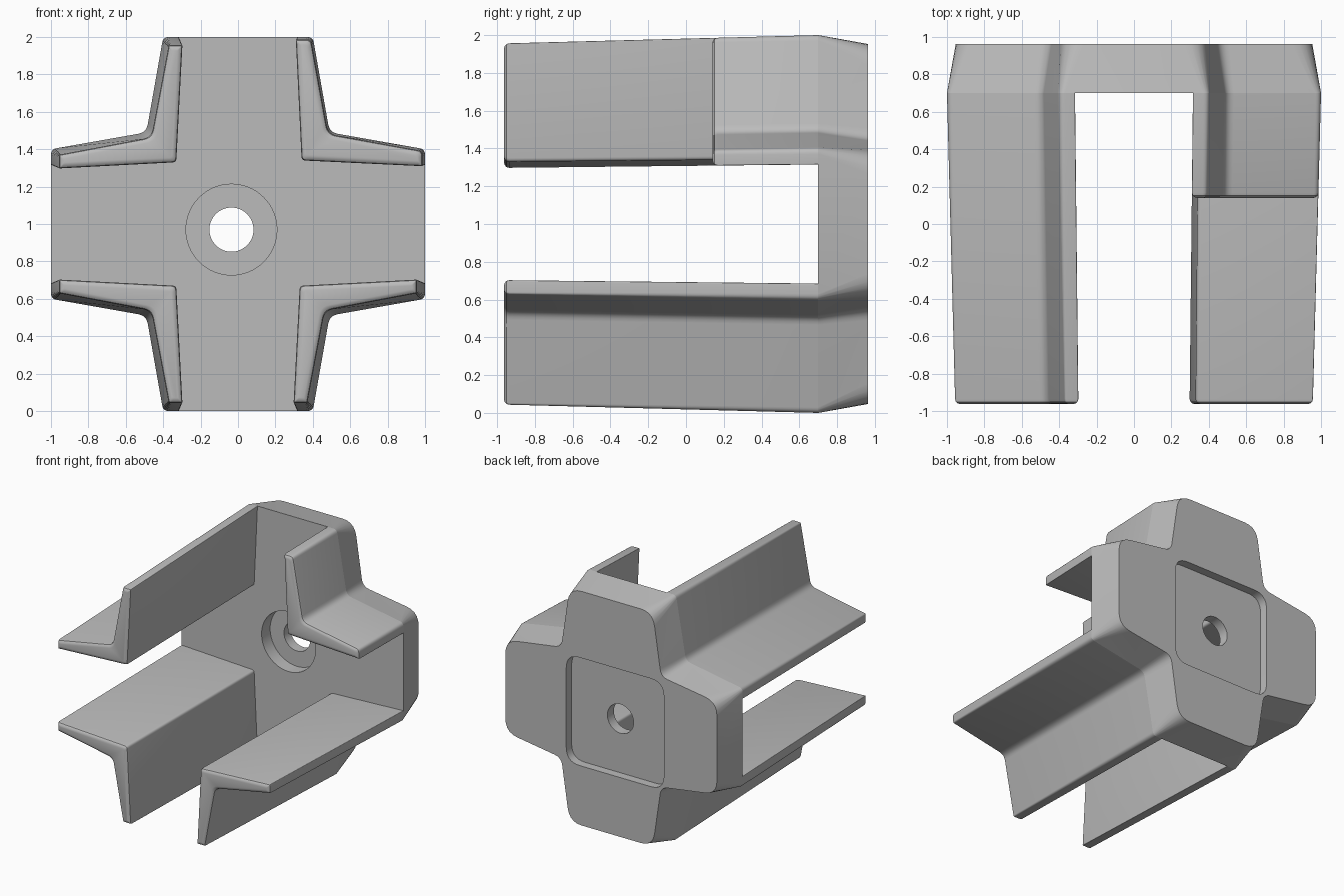
import bpy, bmesh, math
from mathutils import Vector

if "Cube" in bpy.data.objects:
    bpy.data.objects.remove(bpy.data.objects["Cube"])

FRONT, JOIN, BACK, MID = -0.963, 0.70, 0.963, 1.0

grey = bpy.data.materials.new("plain grey")
grey.diffuse_color = (0.5, 0.5, 0.5, 1)
grey.use_nodes = True
grey.node_tree.nodes["Principled BSDF"].inputs["Base Color"].default_value = grey.diffuse_color


def fillet(points, radii, n=5):
    """Round every corner of a closed 2D outline."""
    out = []
    for i, p in enumerate(points):
        a, b = points[i - 1], points[(i + 1) % len(points)]
        p0 = p + (a - p).normalized() * radii[i]
        p1 = p + (b - p).normalized() * radii[i]
        for k in range(n + 1):
            t = k / n
            out.append(p0 * (1 - t) ** 2 + p * 2 * t * (1 - t) + p1 * t * t)
    return out


def inset(points, d):
    """Move every edge of a clockwise 2D outline inward by d."""
    out = []
    for i, p in enumerate(points):
        u = (p - points[i - 1]).normalized()
        v = (points[(i + 1) % len(points)] - p).normalized()
        nu, nv = Vector((u.y, -u.x)), Vector((v.y, -v.x))
        out.append(p + (nu + nv) * d / (1 + nu.dot(nv)))
    return out


def loft(name, sections, cap_end=True):
    """Skin a list of (y, outline) sections into one object."""
    bm = bmesh.new()
    rings = [[bm.verts.new((p.x, y, p.y + MID)) for p in pts] for y, pts in sections]
    for r, s in zip(rings, rings[1:]):
        for i in range(len(r)):
            bm.faces.new((r[i - 1], r[i], s[i], s[i - 1]))
    bm.faces.new(rings[0])
    if cap_end:
        bm.faces.new(rings[-1])
    bmesh.ops.recalc_face_normals(bm, faces=bm.faces)
    mesh = bpy.data.meshes.new(name)
    bm.to_mesh(mesh)
    bm.free()
    mesh.materials.append(grey)
    ob = bpy.data.objects.new(name, mesh)
    bpy.context.collection.objects.link(ob)
    return ob


def shade(ob):
    bpy.ops.object.select_all(action='DESELECT')
    ob.select_set(True)
    bpy.context.view_layer.objects.active = ob
    bpy.ops.object.shade_smooth_by_angle(angle=math.radians(30))


# L-shaped prongs, tapering toward the front
def angle_section(y, d):
    t = (y - FRONT) / (JOIN - FRONT)
    mix = lambda a, b: a + (b - a) * t
    tip, end = mix(0.297, 0.315), mix(0.956, 1.0)
    out, elbow, inner = mix(0.37, 0.40), mix(0.463, 0.49), mix(0.33, 0.345)
    pts = [Vector(p) for p in ((tip, end), (out, end), (elbow, elbow),
                               (end, out), (end, tip), (inner, inner))]
    r = mix(0.01, 0.03)
    return fillet(inset(pts, d), (0.006, r, 0.045, r, 0.006, 0.02))


def prong(name, sx, sz, start):
    steps = [(start, 0.025), (start + 0.004, 0.013), (start + 0.012, 0.004),
             (start + 0.027, 0), (JOIN, 0)]
    secs = [(y, [Vector((p.x * sx, p.y * sz)) for p in angle_section(y, d)])
            for y, d in steps]
    shade(loft(name, secs, cap_end=False))


prong("upper_left_prong", -1, 1, FRONT)
prong("lower_left_prong", -1, -1, FRONT)
prong("lower_right_prong", 1, -1, FRONT)
prong("short_upper_right_prong", 1, 1, 0.14)


# cross-shaped hub plate, chamfered toward the back
def cross_section(end, out, elbow, tip_r, elbow_r):
    pts, radii = [], []
    for q in range(4):
        c, s = math.cos(q * math.pi / 2), math.sin(q * math.pi / 2)
        for x, z in ((end, -out), (end, out), (elbow, elbow)):
            pts.append(Vector((x * c - z * s, x * s + z * c)))
        radii += [tip_r, tip_r, elbow_r]
    return fillet(pts, radii)


hub = loft("cross_hub", [(JOIN, cross_section(1.0, 0.40, 0.49, 0.03, 0.045)),
                         (BACK, cross_section(0.953, 0.375, 0.45, 0.11, 0.06))])

# cutters: bore, front counterbore, rounded square recess in the back
CX, CZ = -0.035, -0.03


def circle(r):
    return [Vector((CX + r * math.cos(i * math.tau / 64), CZ + r * math.sin(i * math.tau / 64)))
            for i in range(64)]


h = 0.44
square = fillet([Vector((CX + x, CZ + z)) for x, z in ((-h, -h), (h, -h), (h, h), (-h, h))],
                [0.12] * 4, 8)
cutters = [loft("counterbore_cutter", [(0.5, circle(0.243)), (JOIN + 0.11, circle(0.243))]),
           loft("recess_cutter", [(BACK - 0.07, square), (1.1, square)]),
           loft("bore_cutter", [(0.5, circle(0.118)), (1.2, circle(0.118))])]
bpy.context.view_layer.objects.active = hub
for c in cutters:
    m = hub.modifiers.new(c.name, 'BOOLEAN')
    m.operation, m.solver, m.object = 'DIFFERENCE', 'EXACT', c
    bpy.ops.object.modifier_apply(modifier=m.name)
for c in cutters:
    bpy.data.objects.remove(c)
shade(hub)
